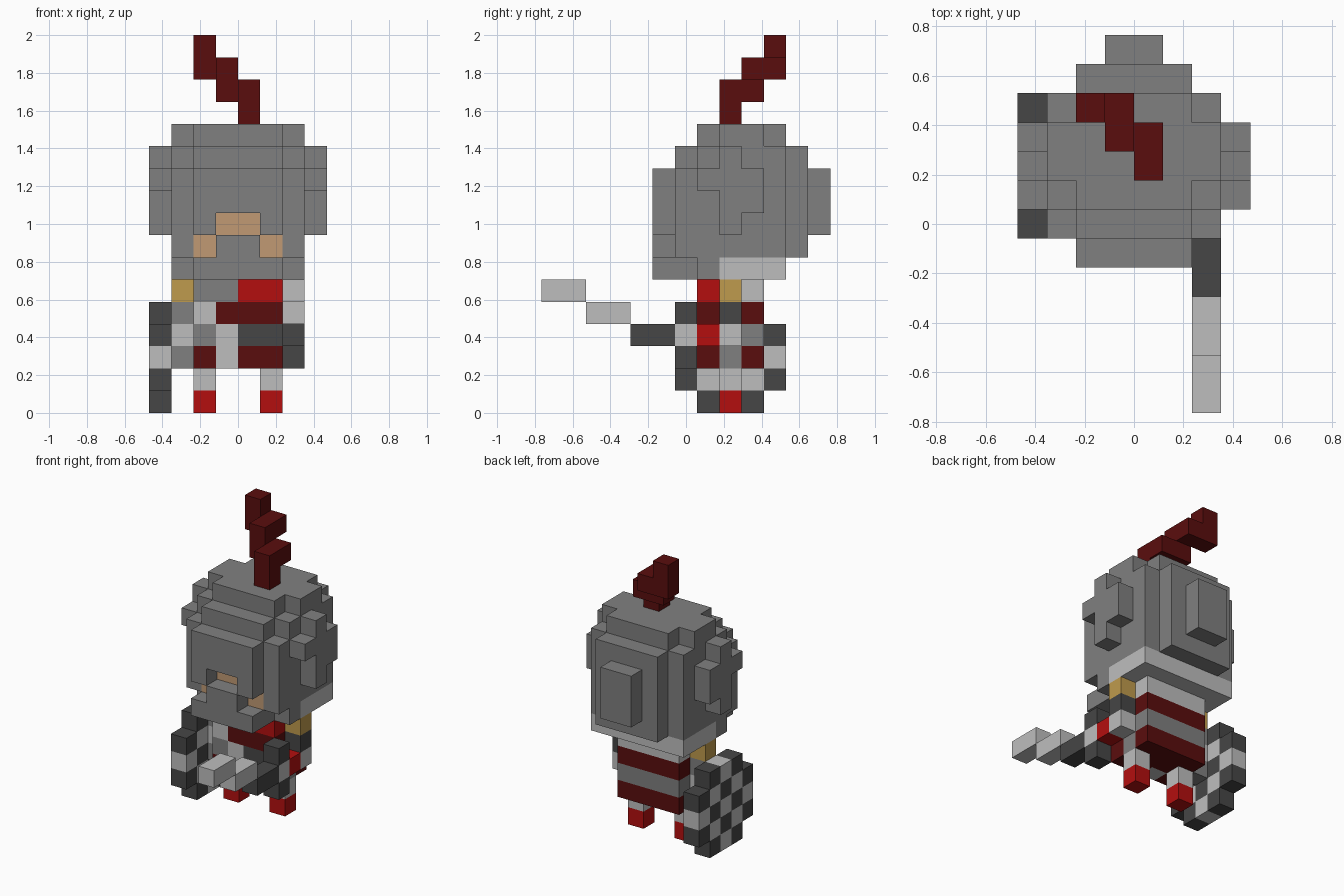
import bpy, bmesh
from mathutils import Vector

cube = bpy.data.objects.get("Cube")
if cube:
    bpy.data.objects.remove(cube, do_unlink=True)

U = 2 / 17  # size of one block


def linear(h):
    out = []
    for n in (0, 2, 4):
        c = int(h[n:n + 2], 16) / 255
        out.append(c / 12.92 if c <= 0.04045 else ((c + 0.055) / 1.055) ** 2.4)
    return (*out, 1)


MATS = {}
for name, code in (("steel_grey", "808080"), ("light_steel", "BEBEBE"),
                   ("dark_iron", "464646"), ("bright_red", "B40F0F"),
                   ("dark_red", "5A0D0D"), ("skin", "C19A74"), ("gold", "BF9B4D")):
    m = bpy.data.materials.new(name)
    m.use_nodes = True
    m.diffuse_color = linear(code)
    m.node_tree.nodes["Principled BSDF"].inputs["Base Color"].default_value = linear(code)
    MATS[name] = m
GREY, LIGHT, DARK, RED, WINE, SKIN, GOLD = MATS

# Each part is a list of block ranges: colour, x0, x1, y0, y1, z0, z1 (inclusive).
# Later ranges repaint earlier ones; colour None carves blocks away.
PARTS = {}

# Helmet: stepped dome, face guard, back plate and neck guard
PARTS["helmet"] = [
    (GREY, 1, 6, 6, 10, 7, 10),
    (GREY, 1, 6, 7, 10, 11, 11),
    (GREY, 2, 5, 6, 11, 11, 11),
    (GREY, 2, 5, 7, 10, 12, 12),
    (GREY, 1, 6, 8, 9, 12, 12),
    (GREY, 2, 5, 11, 11, 7, 10),
    (GREY, 3, 4, 12, 12, 8, 10),
    (GREY, 1, 6, 7, 7, 6, 6),
    (GREY, 2, 5, 6, 6, 6, 6),
]
PARTS["neck_guard"] = [(LIGHT, 1, 6, 8, 10, 6, 6)]
PARTS["face_guard"] = [
    (GREY, 2, 5, 5, 5, 6, 10),
    (None, 3, 4, 5, 5, 8, 8),
    (None, 2, 2, 5, 5, 7, 7),
    (None, 5, 5, 5, 5, 7, 7),
]
# Face blocks seen through the guard opening
PARTS["helmet"] += [
    (SKIN, 3, 4, 6, 6, 8, 8),
    (SKIN, 2, 2, 6, 6, 7, 7),
    (SKIN, 5, 5, 6, 6, 7, 7),
]

# Mirrored ear plates and legs
for side, ear, leg in (("left", 7, 5), ("right", 0, 2)):
    PARTS[side + "_ear_plate"] = [
        (GREY, ear, ear, 7, 7, 10, 10),
        (GREY, ear, ear, 8, 8, 8, 11),
        (GREY, ear, ear, 9, 9, 9, 10),
    ]
    PARTS[side + "_leg"] = [
        (RED, leg, leg, 8, 8, 0, 0),
        (LIGHT, leg, leg, 8, 8, 1, 1),
    ]

# Plume climbing backwards in three steps
PARTS["plume"] = [
    (WINE, 4, 4, 8, 8, 13, 14), (WINE, 4, 4, 9, 9, 14, 14),
    (WINE, 3, 3, 9, 9, 14, 15), (WINE, 3, 3, 10, 10, 15, 15),
    (WINE, 2, 2, 10, 10, 15, 16),
]

# Striped torso with a patterned front
PARTS["torso"] = [
    (WINE, 2, 5, 7, 9, 2, 2),
    (GREY, 2, 5, 7, 9, 3, 3),
    (WINE, 2, 5, 7, 9, 4, 4),
    (LIGHT, 2, 5, 8, 9, 5, 5),
    (GREY, 2, 3, 7, 7, 5, 5),
    (RED, 4, 5, 7, 7, 5, 5),
    (LIGHT, 2, 2, 7, 7, 4, 4),
    (LIGHT, 3, 3, 7, 7, 2, 3),
    (DARK, 4, 5, 7, 7, 3, 3),
    (GREY, 5, 5, 8, 8, 2, 2),
]

# Arms: one bent forward with the sword, one hanging behind the shield
PARTS["left_arm"] = [
    (GOLD, 6, 6, 8, 8, 5, 5),
    (DARK, 6, 6, 8, 8, 4, 4),
    (LIGHT, 6, 6, 8, 8, 3, 3),
    (RED, 6, 6, 7, 7, 3, 3),
]
PARTS["right_arm"] = [
    (GOLD, 1, 1, 8, 8, 5, 5),
    (GREY, 1, 1, 8, 8, 4, 4),
    (LIGHT, 1, 1, 8, 8, 3, 3),
    (GREY, 1, 1, 8, 8, 2, 2),
]

# Sword rising in steps towards the front
PARTS["sword"] = [
    (DARK, 6, 6, 6, 6, 2, 4),
    (LIGHT, 6, 6, 6, 6, 3, 3),
    (DARK, 6, 6, 4, 5, 3, 3),
    (LIGHT, 6, 6, 2, 3, 4, 4),
    (LIGHT, 6, 6, 0, 1, 5, 5),
]

# Round chequered shield
PARTS["shield"] = [
    (DARK if (y + z) % 2 else LIGHT, 0, 0, y, y, z, z)
    for z in range(5) for y in range(6, 11)
    if z in (1, 2, 3) or y in (7, 8, 9)
]


def fill(ranges):
    cells = {}
    for col, x0, x1, y0, y1, z0, z1 in ranges:
        for x in range(x0, x1 + 1):
            for y in range(y0, y1 + 1):
                for z in range(z0, z1 + 1):
                    if col:
                        cells[x, y, z] = col
                    else:
                        cells.pop((x, y, z), None)
    return cells


def build(name, cells, solid):
    """Make one part from its blocks, keeping only the outer faces."""
    bm = bmesh.new()
    cols = list(dict.fromkeys(cells.values()))
    corners = {}

    def vert(p):
        key = tuple(round(c) for c in p)
        if key not in corners:
            x, y, z = key
            corners[key] = bm.verts.new(((x - 4) * U, (y - 6.5) * U, z * U))
        return corners[key]

    for cell, col in cells.items():
        mid = Vector(cell) + Vector((0.5, 0.5, 0.5))
        for axis in range(3):
            for s in (-1, 1):
                n, a, b = Vector(), Vector(), Vector()
                n[axis], a[(axis + 1) % 3], b[(axis + 2) % 3] = s, 1, s
                if tuple(round(c) for c in Vector(cell) + n) in solid:
                    continue
                quad = [mid + (n + a * i + b * j) / 2
                        for i, j in ((-1, -1), (1, -1), (1, 1), (-1, 1))]
                f = bm.faces.new([vert(p) for p in quad])
                f.material_index = cols.index(col)
    # Merge flat areas of one colour
    bmesh.ops.dissolve_limit(bm, angle_limit=0.01, verts=bm.verts[:],
                             edges=bm.edges[:], delimit={'MATERIAL'})
    mesh = bpy.data.meshes.new(name)
    bm.to_mesh(mesh)
    bm.free()
    for c in cols:
        mesh.materials.append(MATS[c])
    bpy.context.collection.objects.link(bpy.data.objects.new(name, mesh))


blocks = {name: fill(ranges) for name, ranges in PARTS.items()}
solid = set().union(*blocks.values())
for name, cells in blocks.items():
    build(name, cells, solid)
